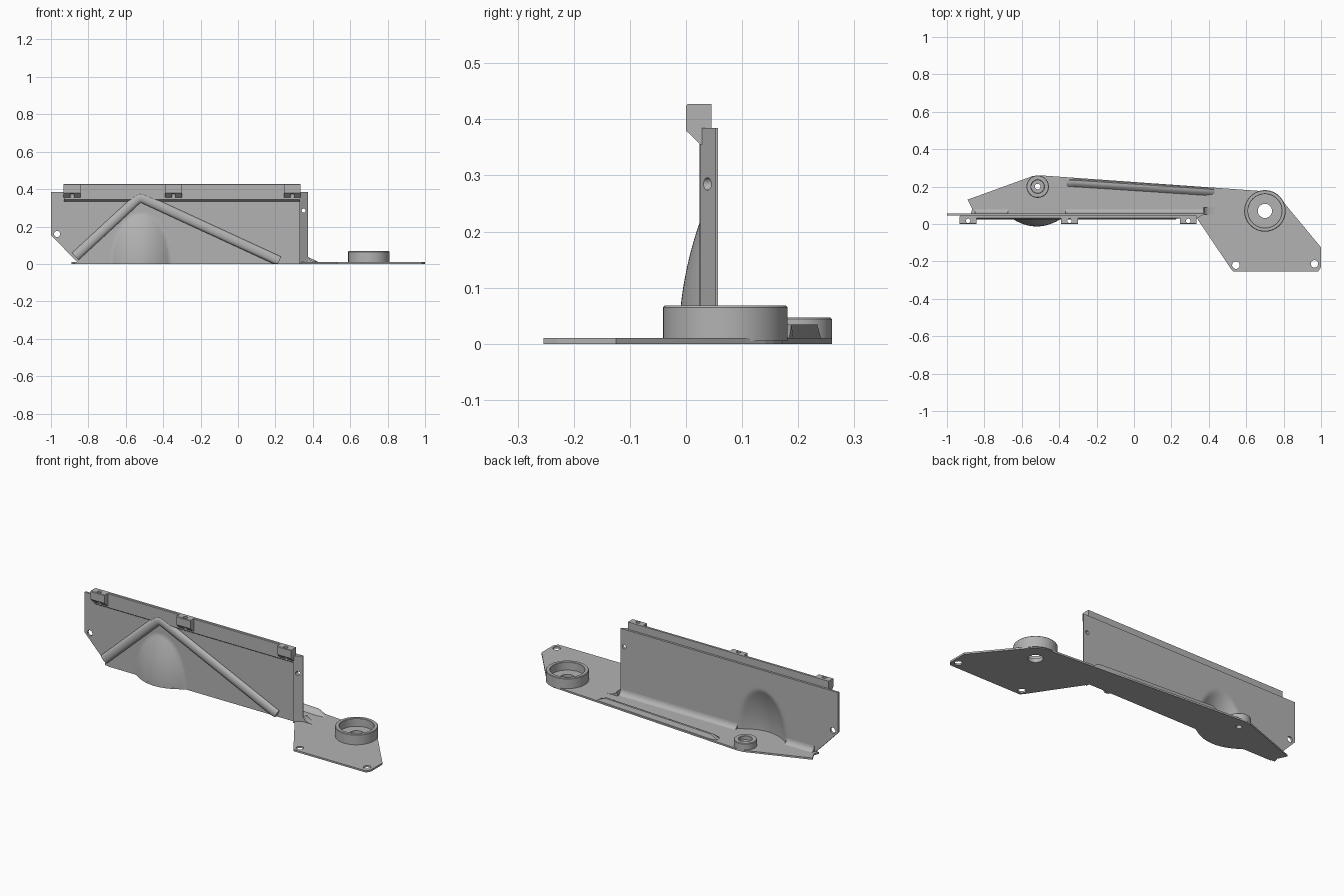
import bpy, bmesh
from math import sin, cos, pi

cube = bpy.data.objects.get("Cube")
if cube:
    bpy.data.objects.remove(cube)

grey = bpy.data.materials.new("plain grey")
grey.use_nodes = True
COLOUR = (0.45, 0.45, 0.45, 1)
grey.diffuse_color = COLOUR
grey.node_tree.nodes["Principled BSDF"].inputs["Base Color"].default_value = COLOUR


def finish(name, bm):
    bmesh.ops.recalc_face_normals(bm, faces=bm.faces)
    me = bpy.data.meshes.new(name)
    bm.to_mesh(me)
    bm.free()
    me.materials.append(grey)
    ob = bpy.data.objects.new(name, me)
    bpy.context.collection.objects.link(ob)
    return ob


def select(ob):
    bpy.ops.object.select_all(action='DESELECT')
    ob.select_set(True)
    bpy.context.view_layer.objects.active = ob


def smooth(ob):
    select(ob)
    bpy.ops.object.shade_smooth_by_angle(angle=0.6)


def prism(name, pts, a, b, axis='z'):
    """Extrude a 2D outline from a to b along an axis."""
    place = {'z': lambda u, v, w: (u, v, w),
             'y': lambda u, v, w: (u, w, v),
             'x': lambda u, v, w: (w, u, v)}[axis]
    bm = bmesh.new()
    lo = [bm.verts.new(place(u, v, a)) for u, v in pts]
    hi = [bm.verts.new(place(u, v, b)) for u, v in pts]
    bm.faces.new(lo)
    bm.faces.new(hi)
    n = len(pts)
    for i in range(n):
        j = (i + 1) % n
        bm.faces.new((lo[i], lo[j], hi[j], hi[i]))
    return finish(name, bm)


def circle(u, v, r, n=40):
    return [(u + r * cos(2 * pi * i / n), v + r * sin(2 * pi * i / n)) for i in range(n)]


def apply(ob, mod):
    select(ob)
    bpy.ops.object.modifier_apply(modifier=mod.name)


def cut(ob, pts, a, b, axis='z'):
    cutter = prism("cutter", pts, a, b, axis)
    mod = ob.modifiers.new("cut", 'BOOLEAN')
    mod.operation = 'DIFFERENCE'
    mod.solver = 'EXACT'
    mod.object = cutter
    apply(ob, mod)
    bpy.data.objects.remove(cutter)


def lathe(name, cx, cy, profile, n=56):
    """Closed (radius, z) profile swept into a ring."""
    bm = bmesh.new()
    rings = [[bm.verts.new((x, y, z)) for x, y in circle(cx, cy, r, n)] for r, z in profile]
    for k in range(len(rings)):
        p, q = rings[k], rings[(k + 1) % len(rings)]
        for i in range(n):
            j = (i + 1) % n
            bm.faces.new((p[i], p[j], q[j], q[i]))
    ob = finish(name, bm)
    smooth(ob)
    return ob


FRONT, BACK = 0.045, 0.057
DOME_X, DOME_W, DOME_H, DOME_D = -0.52, 0.155, 0.27, 0.058


def bulge(x, z):
    return DOME_D * max(0, 1 - (z / DOME_H) ** 2 - ((x - DOME_X) / DOME_W) ** 2)


# Upright wall with a hollow dome pressed into it
bm = bmesh.new()
bmesh.ops.create_grid(bm, x_segments=134, y_segments=40, size=0.5)
for v in bm.verts:
    x, z = -1 + (v.co.x + 0.5) * 1.34, (v.co.y + 0.5) * 0.385
    v.co = (x, FRONT - bulge(x, z), z)
bmesh.ops.bisect_plane(bm, geom=bm.verts[:] + bm.edges[:] + bm.faces[:],
                       plane_co=(-1, 0, 0.155), plane_no=(-0.135, 0, -0.13), clear_outer=True)
wall = finish("wall", bm)
for p in wall.data.polygons:
    if p.normal.y > 0:
        wall.data.flip_normals()
    break
solid = wall.modifiers.new("thickness", 'SOLIDIFY')
solid.thickness = BACK - FRONT
solid.offset = -1
apply(wall, solid)
cut(wall, circle(-0.967, 0.16, 0.016), 0, 0.1, 'y')
smooth(wall)

# Slanted end post of the wall
post = prism("wall_end_post", [(0.33, 0.05), (0.33, 0.025), (0.375, 0.053),
                               (0.375, BACK), (0.34, BACK)], 0, 0.385)
cut(post, circle(0.351, 0.285, 0.011), 0, 0.1, 'y')
smooth(post)

# Base plate with a bulging lip under the dome
outline = [(-0.875, 0.05), (-0.865, 0.08), (-0.89, 0.13), (-0.54, 0.257), (-0.5, 0.26), (0.7, 0.175)]
outline += [(0.7 + 0.11 * sin(a), 0.065 + 0.11 * cos(a)) for a in (0.2, 0.4, 0.6, 0.8)]
outline += [(1, -0.125), (1, -0.23), (0.985, -0.254), (0.53, -0.254), (0.515, -0.235),
            (0.34, 0.025), (0.33, FRONT)]
steps = 24
for i in range(steps + 1):
    x = DOME_X + DOME_W * (1 - 2 * i / steps)
    outline.append((x, FRONT - bulge(x, 0)))
plate = prism("base_plate", outline, 0, 0.01)
for x, y, r in ((0.545, -0.22, 0.02), (0.965, -0.213, 0.02), (0.7, 0.07, 0.038), (-0.515, 0.2, 0.015)):
    cut(plate, circle(x, y, r), -0.1, 0.1)

# Concave fillets joining wall and plate
R = 0.032
arc = [(BACK + R - R * sin(t * pi / 12), 0.008 + R - R * cos(t * pi / 12)) for t in range(7)]
for side, x0, x1 in (("right", -0.85, DOME_X - DOME_W), ("left", DOME_X + DOME_W, 0.375)):
    smooth(prism(side + "_wall_fillet", [(BACK - 0.005, 0.005)] + arc, x0, x1, 'x'))
smooth(prism("end_fillet", [(0.37, 0.005), (0.435, 0.01), (0.405, 0.013), (0.385, 0.022), (0.375, 0.037)],
             0.052, 0.088, 'y'))

# Raised bead along the back edge of the plate
bm = bmesh.new()
section = [(-0.026, 0.005), (-0.012, 0.027), (0, 0.034), (0.012, 0.034), (0.02, 0.005)]
rows = []
for x, y, h in ((-0.36, 0.222, 0.2), (-0.32, 0.222, 1), (0.38, 0.176, 1), (0.43, 0.172, 0.2)):
    rows.append([bm.verts.new((x, y + v, 0.005 + (z - 0.005) * h)) for v, z in section])
for p, q in zip(rows, rows[1:]):
    for i in range(len(section)):
        j = (i + 1) % len(section)
        bm.faces.new((p[i], p[j], q[j], q[i]))
bm.faces.new(rows[0])
bm.faces.new(rows[-1])
smooth(finish("back_edge_bead", bm))

# Round sockets standing on the plate
lathe("large_socket", 0.7, 0.07, [(0.111, 0.005), (0.111, 0.065), (0.108, 0.068), (0.092, 0.068),
                                  (0.09, 0.066), (0.09, 0.022), (0.038, 0.022), (0.038, 0.005)])
lathe("small_socket", -0.515, 0.2, [(0.06, 0.005), (0.06, 0.044), (0.057, 0.047), (0.037, 0.047),
                                    (0.035, 0.045), (0.035, 0.025), (0.015, 0.025), (0.015, 0.005)])

# Angled stiffening rib on the front of the wall
curve = bpy.data.curves.new("stiffening_rib", 'CURVE')
curve.dimensions = '3D'
curve.bevel_depth = 0.026
curve.bevel_resolution = 4
curve.use_fill_caps = True
spline = curve.splines.new('POLY')
path = [(-0.87, 0.04), (-0.54, 0.345), (-0.52, 0.354), (-0.5, 0.347), (0.22, 0.015)]
spline.points.add(len(path) - 1)
for pt, (x, z) in zip(spline.points, path):
    pt.co = (x, 0, z, 1)
rib = bpy.data.objects.new("stiffening_rib", curve)
bpy.context.collection.objects.link(rib)
rib.location.y = 0.04
rib.scale.y = 0.62
curve.materials.append(grey)
select(rib)
bpy.ops.object.convert(target='MESH')
rib = bpy.context.object
cut(rib, [(-1, -0.2), (1, -0.2), (1, 0.2), (-1, 0.2)], -0.2, 0.002)
smooth(rib)

# Top rail with three drilled lugs
prism("top_rail", [(0.03, 0.345), (BACK - 0.012, 0.335), (BACK - 0.012, 0.427), (0.033, 0.427), (0.03, 0.424)],
      -0.93, 0.335, 'x')
for name, x in (("right_lug", -0.887), ("middle_lug", -0.345), ("left_lug", 0.29)):
    lug = prism(name, [(0, 0.424), (0, 0.38), (0.026, 0.355), (0.04, 0.355), (0.04, 0.427), (0.003, 0.427)],
                x - 0.045, x + 0.045, 'x')
    cut(lug, circle(x, 0.017, 0.012, 24), 0.3, 0.5)
    smooth(lug)
